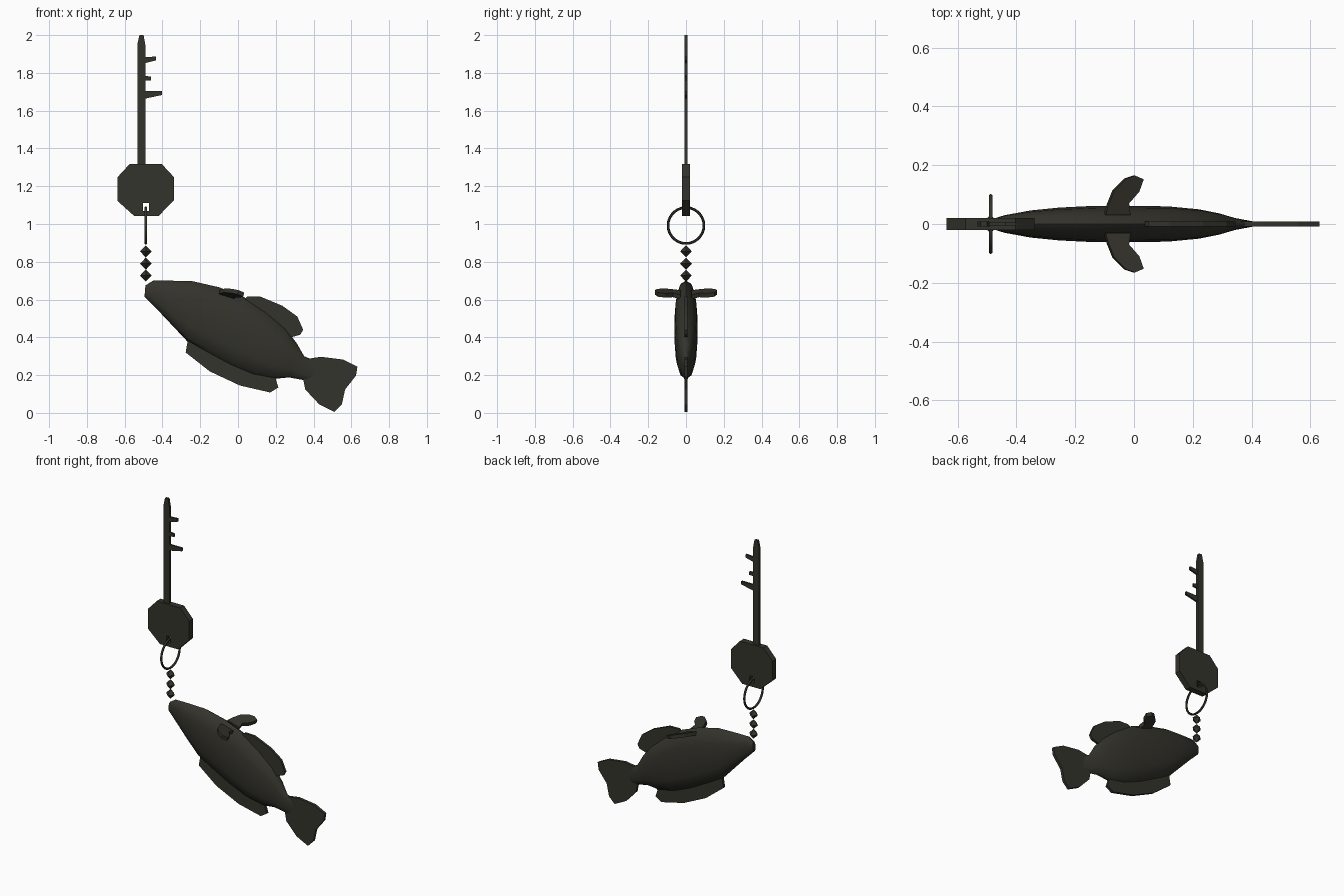
import bpy, bmesh, math
from mathutils import Vector

if "Cube" in bpy.data.objects:
    bpy.data.objects.remove(bpy.data.objects["Cube"])

mat = bpy.data.materials.new("dark olive metal")
mat.diffuse_color = (0.034, 0.033, 0.025, 1)
mat.use_nodes = True
mat.node_tree.nodes["Principled BSDF"].inputs["Base Color"].default_value = mat.diffuse_color


def finish(name, bm, smooth=None):
    bmesh.ops.recalc_face_normals(bm, faces=bm.faces[:])
    me = bpy.data.meshes.new(name)
    bm.to_mesh(me)
    bm.free()
    me.materials.append(mat)
    ob = bpy.data.objects.new(name, me)
    bpy.context.collection.objects.link(ob)
    if smooth:
        bpy.ops.object.select_all(action='DESELECT')
        ob.select_set(True)
        bpy.context.view_layer.objects.active = ob
        bpy.ops.object.shade_smooth_by_angle(angle=math.radians(smooth))
    return ob


def plate(name, loops, half, place=lambda u, v, t: (u, t, v), smooth=None):
    """Flat outline (further loops are holes), thickened both ways."""
    bm = bmesh.new()
    edges = []
    for pts in loops:
        vs = [bm.verts.new((u, v, -half)) for u, v in pts]
        edges += [bm.edges.new((a, b)) for a, b in zip(vs, vs[1:] + vs[:1])]
    bmesh.ops.triangle_fill(bm, edges=edges, use_beauty=True, normal=(0, 0, 1))
    geo = bmesh.ops.extrude_face_region(bm, geom=bm.faces[:])["geom"]
    for v in geo:
        if isinstance(v, bmesh.types.BMVert):
            v.co.z = half
    for v in bm.verts:
        v.co = place(*v.co)
    return finish(name, bm, smooth)


# Key: octagonal bow with a slot, long blade, three teeth
plate("key_bow", [
    [(-.573, 1.318), (-.404, 1.318), (-.339, 1.248), (-.339, 1.125),
     (-.42, 1.043), (-.55, 1.043), (-.638, 1.122), (-.638, 1.248)],
    [(-.504, 1.068), (-.472, 1.068), (-.472, 1.11), (-.504, 1.11)]], .02)
plate("key_blade", [[(-.533, 1.31), (-.491, 1.31), (-.491, 1.95), (-.5, 2),
                     (-.522, 2), (-.533, 1.95)]], .008)
for i, tooth in enumerate([
        [(-.5, 1.882), (-.435, 1.887), (-.435, 1.866), (-.5, 1.85)],
        [(-.5, 1.785), (-.46, 1.78), (-.46, 1.76), (-.5, 1.76)],
        [(-.5, 1.703), (-.402, 1.703), (-.402, 1.683), (-.5, 1.662)]]):
    plate(f"key_tooth_{i + 1}", [tooth], .006)

# Split ring through the slot
bpy.ops.mesh.primitive_torus_add(major_radius=.095, minor_radius=.007,
                                 major_segments=28, minor_segments=6,
                                 location=(-.488, 0, .992),
                                 rotation=(0, math.pi / 2, 0))
ring = bpy.context.object
ring.name = "key_ring"
ring.data.materials.append(mat)
bpy.ops.object.shade_smooth_by_angle(angle=math.radians(60))

# Chain of diamond beads
for i, z in enumerate((.855, .79, .727)):
    bm = bmesh.new()
    bmesh.ops.create_cone(bm, segments=4, radius1=.031, radius2=0, depth=.032,
                          cap_ends=False)
    bmesh.ops.translate(bm, verts=bm.verts[:], vec=(0, 0, .016))
    dup = bmesh.ops.duplicate(bm, geom=bm.faces[:])["geom"]
    for v in dup:
        if isinstance(v, bmesh.types.BMVert):
            v.co.z *= -1
    bmesh.ops.remove_doubles(bm, verts=bm.verts[:], dist=1e-4)
    # turn the square so that its corners point along x and y
    c = max(bm.verts, key=lambda v: v.co.xy.length).co
    ang = math.atan2(c.y, c.x)
    for v in bm.verts:
        x, y = v.co.x, v.co.y
        v.co = (x * math.cos(ang) + y * math.sin(ang) - .488,
                y * math.cos(ang) - x * math.sin(ang), v.co.z + z)
    finish(f"chain_bead_{i + 1}", bm)

# Fish body: (back x, z, belly x, z, half width)
sections = [(-.49, .675, -.495, .615, .014), (-.45, .7, -.43, .55, .03),
            (-.36, .7, -.345, .46, .046), (-.24, .697, -.265, .375, .056),
            (-.1, .665, -.16, .315, .062), (.03, .615, -.04, .25, .062),
            (.15, .535, .08, .2, .06), (.25, .45, .19, .18, .05),
            (.31, .37, .27, .188, .036), (.35, .3, .34, .175, .02),
            (.42, .27, .41, .16, .007)]
SIDES = 12
bm = bmesh.new()
rings = []
for bx, bz, ux, uz, w in sections:
    top, low = Vector((bx, 0, bz)), Vector((ux, 0, uz))
    mid, up = (top + low) / 2, (top - low) / 2
    rings.append([])
    for k in range(SIDES):
        a = math.tau * k / SIDES
        s = math.sin(a)
        y = w * math.copysign(abs(s) ** .8, s)
        rings[-1].append(bm.verts.new(mid + up * math.cos(a) + Vector((0, y, 0))))
for r0, r1 in zip(rings, rings[1:]):
    for k in range(SIDES):
        n = (k + 1) % SIDES
        bm.faces.new((r0[k], r0[n], r1[n], r1[k]))
bm.faces.new(rings[0])
bm.faces.new(rings[-1])
finish("fish_body", bm, 50)

# Back, belly and tail fins
plate("back_fin", [[(.03, .6), (.05, .617), (.12, .615), (.235, .567),
                    (.314, .51), (.345, .44), (.33, .414), (.28, .4), (.18, .45)]], .008)
plate("belly_fin", [[(-.265, .39), (-.277, .32), (-.15, .22), (.01, .145),
                     (.17, .108), (.214, .135), (.2, .177), (.22, .21), (0, .27)]], .009)
plate("tail_fin", [[(.34, .28), (.36, .285), (.44, .297), (.557, .282), (.632, .245),
                    (.625, .198), (.567, .124), (.55, .045), (.51, .005),
                    (.43, .045), (.356, .124), (.345, .18)]], .009)

# Side fins, mirrored
for side, label in ((-1, "front"), (1, "rear")):
    plate(f"side_fin_{label}", [[
        (-.1, .03), (-.09, .065), (-.07, .115), (-.03, .155), (0, .165), (.03, .152),
        (.015, .11), (-.02, .07), (-.015, .03)]], .011,
        lambda x, y, t: (x + t * .3, side * y,
                         .625 + .22 * (y - .05) - .3 * (x + .04) + t))
